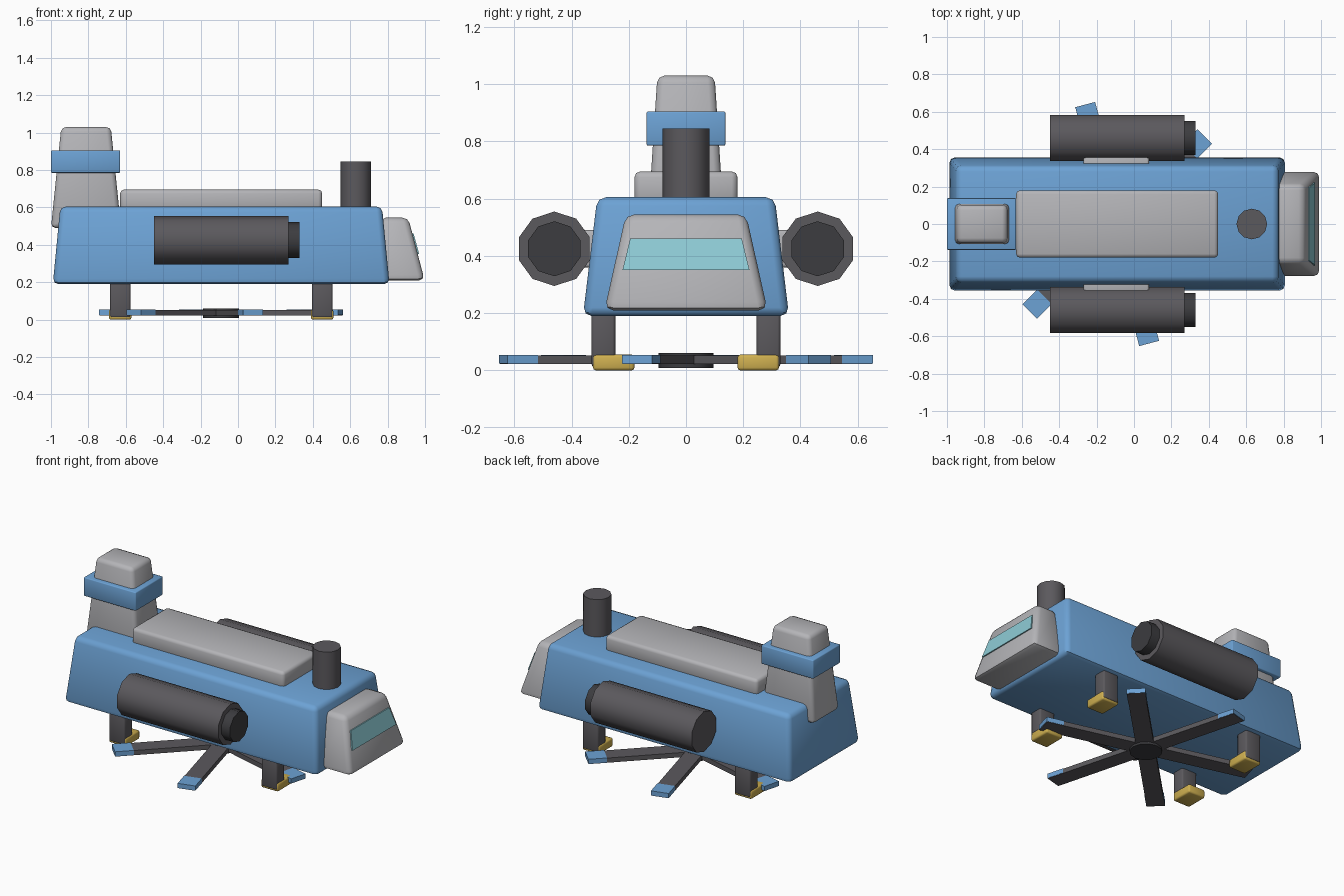
import bpy, bmesh, math
from mathutils import Matrix

cube = bpy.data.objects.get("Cube")
if cube:
    bpy.data.objects.remove(cube, do_unlink=True)


def material(name, rgb):
    m = bpy.data.materials.new(name)
    m.use_nodes = True
    m.diffuse_color = (*rgb, 1)
    m.node_tree.nodes["Principled BSDF"].inputs["Base Color"].default_value = (*rgb, 1)
    return m


BLUE = material("hull blue", (0.15, 0.36, 0.66))
LIGHT = material("light grey", (0.46, 0.46, 0.48))
DARK = material("dark grey", (0.105, 0.10, 0.11))
BLACK = material("charcoal", (0.045, 0.045, 0.05))
GLASS = material("teal glass", (0.27, 0.60, 0.67))
YELLOW = material("foot yellow", (0.62, 0.43, 0.08))


def finish(name, bm, mat, bevel=0, angle=50):
    bmesh.ops.recalc_face_normals(bm, faces=bm.faces)
    me = bpy.data.meshes.new(name)
    bm.to_mesh(me)
    bm.free()
    me.materials.append(mat)
    ob = bpy.data.objects.new(name, me)
    bpy.context.collection.objects.link(ob)
    bpy.ops.object.select_all(action="DESELECT")
    bpy.context.view_layer.objects.active = ob
    ob.select_set(True)
    if bevel:
        mod = ob.modifiers.new("bevel", "BEVEL")
        mod.width, mod.segments = bevel, 2
        bpy.ops.object.modifier_apply(modifier=mod.name)
    bpy.ops.object.shade_smooth_by_angle(angle=math.radians(angle))
    return ob


def block(name, mat, low, high, z, bevel=0):
    """Tapered box; low and high are (x0, x1, y0, y1) rectangles."""
    bm = bmesh.new()
    rings = []
    for (x0, x1, y0, y1), h in ((low, z[0]), (high, z[1])):
        rings.append([bm.verts.new((x, y, h)) for x, y in
                      ((x0, y0), (x1, y0), (x1, y1), (x0, y1))])
    a, b = rings
    bm.faces.new(a)
    bm.faces.new(b)
    for i in range(4):
        j = (i + 1) % 4
        bm.faces.new((a[i], a[j], b[j], b[i]))
    return finish(name, bm, mat, bevel)


def box(name, mat, rect, z, bevel=0):
    return block(name, mat, rect, rect, z, bevel)


def cylinder(name, mat, radius, length, centre, sides, along_x=False):
    bm = bmesh.new()
    bmesh.ops.create_cone(bm, cap_ends=True, segments=sides, radius1=radius,
                          radius2=radius, depth=length)
    turn = Matrix.Rotation(math.pi / 2, 4, "Z") @ Matrix.Rotation(math.pi / 2, 4, "X") \
        if along_x else Matrix()
    bmesh.ops.transform(bm, matrix=Matrix.Translation(centre) @ turn, verts=bm.verts)
    return finish(name, bm, mat)


# Hull, roof plate and chimney
block("hull", BLUE, (-0.99, 0.81, -0.36, 0.36), (-0.95, 0.77, -0.31, 0.31), (0.19, 0.605), 0.03)
box("roof_plate", LIGHT, (-0.63, 0.45, -0.18, 0.18), (0.58, 0.695), 0.02)
cylinder("chimney", DARK, 0.082, 0.26, (0.63, 0, 0.715), 12)

# Cab and windscreen
block("cab", LIGHT, (0.76, 0.998, -0.285, 0.285), (0.76, 0.91, -0.21, 0.21), (0.21, 0.545), 0.03)
block("windscreen", GLASS, (0.95, 0.969, -0.222, 0.222), (0.92, 0.939, -0.195, 0.195), (0.35, 0.46))

# Tower with its band
block("tower", LIGHT, (-1.0, -0.625, -0.135, 0.135), (-0.945, -0.68, -0.1, 0.1), (0.49, 1.03), 0.025)
box("tower_band", BLUE, (-1.0, -0.63, -0.138, 0.138), (0.785, 0.905), 0.006)

# Side engines, legs and feet
for side, s in (("left", 1), ("right", -1)):
    def span(y0, y1):
        return tuple(sorted((s * y0, s * y1)))
    cylinder("engine_" + side, DARK, 0.13, 0.72, (-0.09, s * 0.46, 0.425), 10, True)
    cylinder("nozzle_" + side, BLACK, 0.096, 0.1, (0.28, s * 0.46, 0.425), 10, True)
    box("engine_mount_" + side, LIGHT, (-0.27, 0.08, *span(0.27, 0.37)), (0.36, 0.49), 0.01)
    for end, x in (("rear", -0.63), ("front", 0.45)):
        box(f"leg_{end}_{side}", DARK, (x - 0.055, x + 0.055, *span(0.247, 0.33)), (0.012, 0.22), 0.01)
        box(f"foot_{end}_{side}", YELLOW, (x - 0.06, x + 0.06, *span(0.18, 0.325)), (0, 0.055), 0.01)

# Rotor beneath the hull
ROTOR_X = -0.09
cylinder("rotor_hub", BLACK, 0.096, 0.052, (ROTOR_X, 0, 0.034), 12)
for i in range(6):
    turn = Matrix.Translation((ROTOR_X, 0, 0)) @ Matrix.Rotation(math.radians(45 + 60 * i), 4, "Z")
    blade = box(f"rotor_blade_{i + 1}", DARK, (0, 0.658, -0.053, 0.053), (0.022, 0.052))
    tip = box(f"blade_tip_{i + 1}", BLUE, (0.55, 0.661, -0.055, 0.055), (0.024, 0.054))
    for part in (blade, tip):
        part.data.transform(turn)
